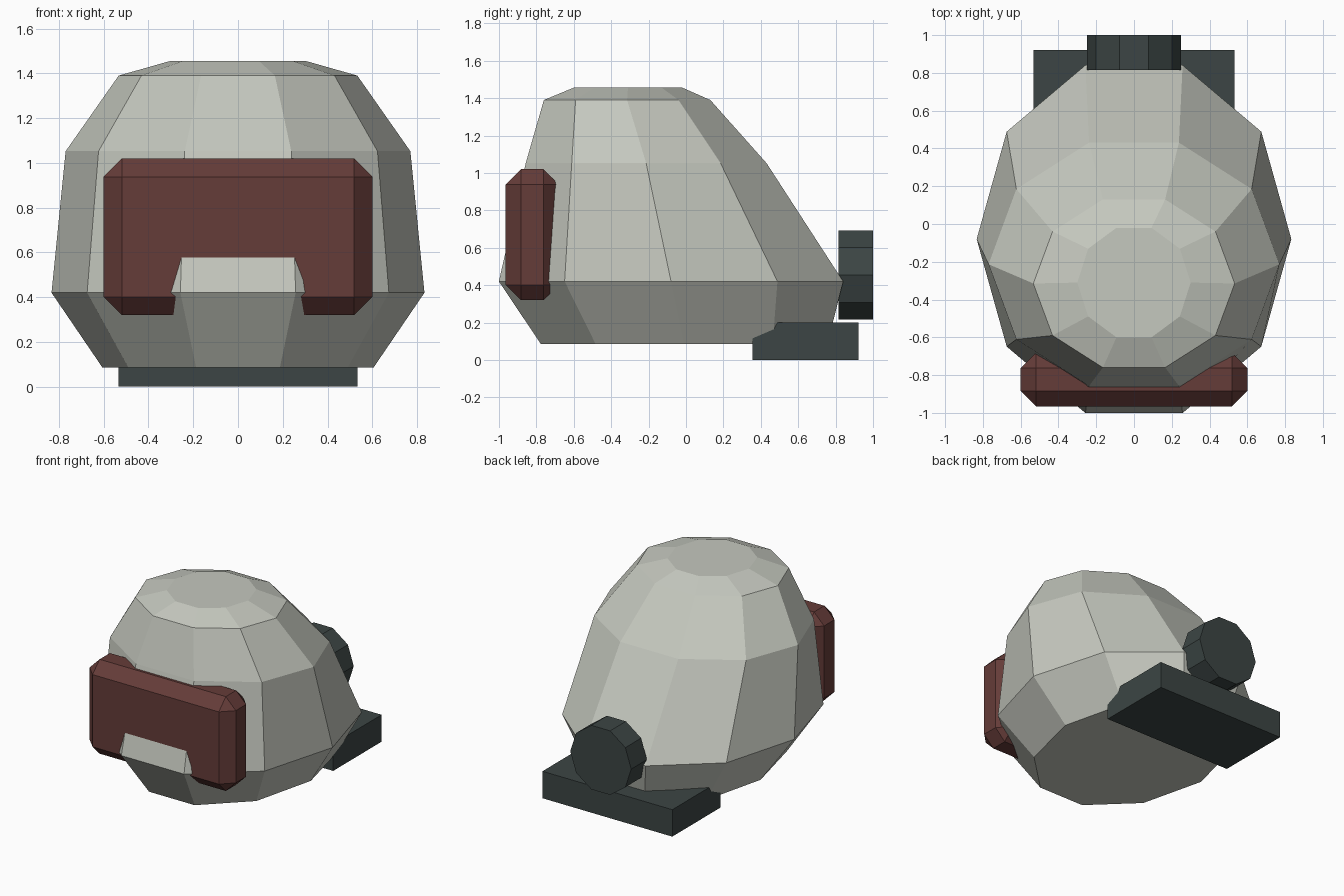
import bpy, bmesh
from math import cos, sin, pi
from mathutils import Matrix, Vector

if "Cube" in bpy.data.objects:
    bpy.data.objects.remove(bpy.data.objects["Cube"])

SIDES = 10


def material(name, rgb):
    m = bpy.data.materials.new(name)
    m.diffuse_color = (*rgb, 1)
    m.use_nodes = True
    m.node_tree.nodes["Principled BSDF"].inputs["Base Color"].default_value = m.diffuse_color
    return m


def finish(name, bm, mat):
    bmesh.ops.recalc_face_normals(bm, faces=bm.faces)
    mesh = bpy.data.meshes.new(name)
    bm.to_mesh(mesh)
    bm.free()
    mesh.materials.append(mat)
    ob = bpy.data.objects.new(name, mesh)
    bpy.context.collection.objects.link(ob)
    return ob


def box(name, lo, hi, mat, bevel=0):
    lo, hi = Vector(lo), Vector(hi)
    bm = bmesh.new()
    bmesh.ops.create_cube(bm, size=1, matrix=Matrix.Translation((lo + hi) / 2)
                          @ Matrix.Diagonal((*(hi - lo), 1)))
    if bevel:
        bmesh.ops.bevel(bm, geom=bm.edges[:], offset=bevel, segments=1,
                        affect='EDGES')
    return finish(name, bm, mat)


def loft(name, rings, mat):
    """Closed skin through rings, each a list of points."""
    bm = bmesh.new()
    loops = [[bm.verts.new(p) for p in ring] for ring in rings]
    for a, b in zip(loops, loops[1:]):
        for i in range(SIDES):
            j = (i + 1) % SIDES
            bm.faces.new((a[i], a[j], b[j], b[i]))
    bm.faces.new(loops[0][::-1])
    bm.faces.new(loops[-1])
    return finish(name, bm, mat)


angles = [2 * pi * i / SIDES for i in range(SIDES)]
shell_grey = material("shell_grey", (0.56, 0.58, 0.52))
visor_red = material("visor_red", (0.13, 0.045, 0.04))
dark_grey = material("dark_grey", (0.045, 0.06, 0.058))

# Helmet shell: z, centre y, x radius, y radius of each ring
profile = [(0.085, -0.01, 0.605, 0.805),
           (0.42, -0.08, 0.833, 0.968),
           (1.052, -0.213, 0.77, 0.677),
           (1.39, -0.315, 0.533, 0.468),
           (1.456, -0.31, 0.30, 0.305)]
loft("helmet_shell",
     [[(rx * cos(a), cy + ry * sin(a), z) for a in angles]
      for z, cy, rx, ry in profile], shell_grey)

# Visor: chamfered block, the shell pokes through its lower middle
box("visor", (-0.60, -0.965, 0.32), (0.60, -0.68, 1.02), visor_red, 0.082)

# Neck plate at the back
box("neck_plate", (-0.533, 0.355, 0), (0.533, 0.922, 0.20), dark_grey)

# Round rear valve
loft("rear_valve",
     [[(0.25 * cos(a), y, 0.455 + 0.25 * sin(a)) for a in angles]
      for y in (0.815, 1.0)], dark_grey)
